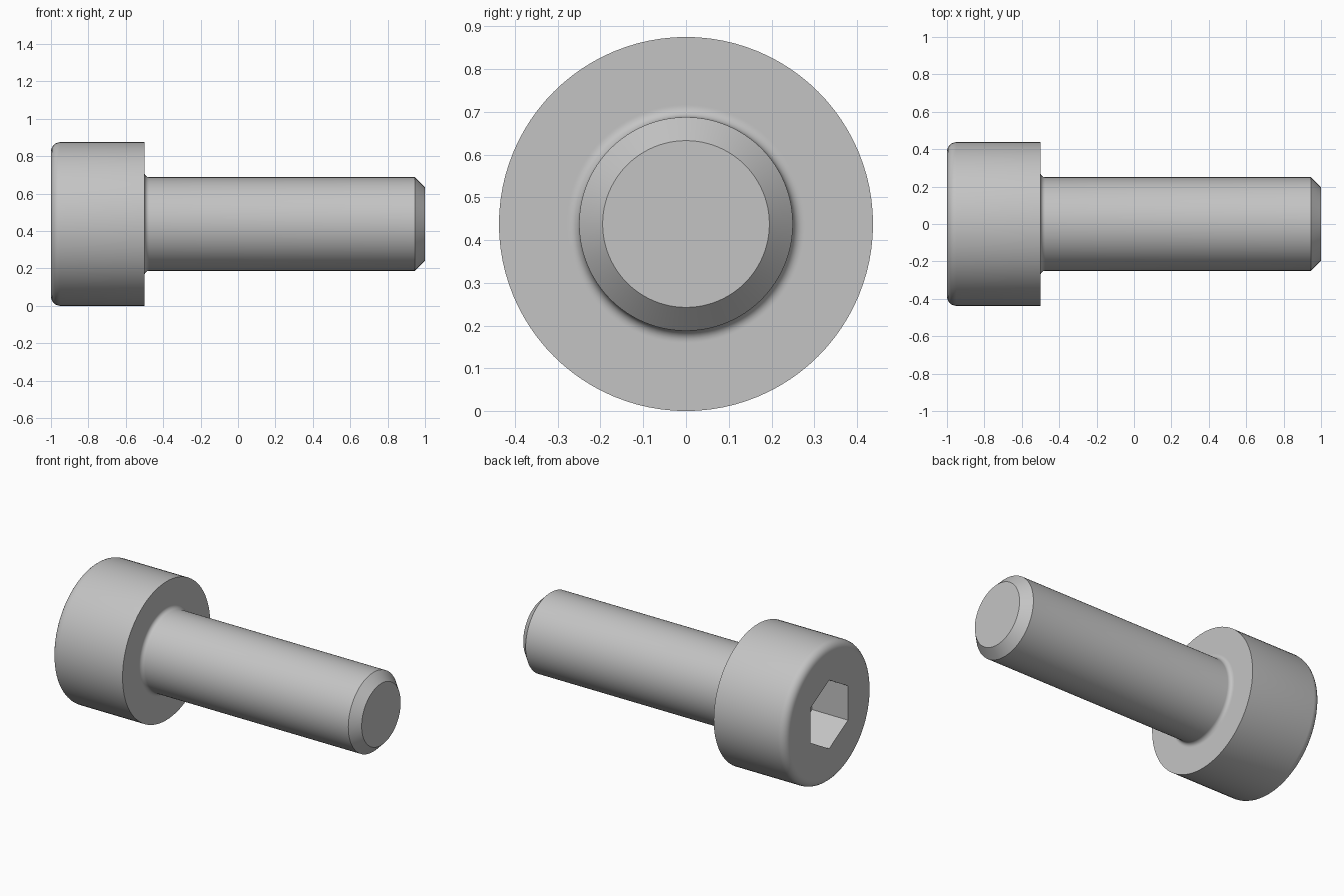
import bpy, bmesh
from math import sin, cos, pi, radians

cube = bpy.data.objects.get("Cube")
if cube:
    bpy.data.objects.remove(cube)

SEGMENTS = 96
HEAD_R, SHANK_R, TIP_R = 0.4375, 0.25, 0.195
HEAD_ROUND, NECK_ROUND = 0.05, 0.025
SOCKET_R, SOCKET_DEPTH = 0.2165, 0.25
AXIS_Z = HEAD_R

steel = bpy.data.materials.new("steel_grey")
steel.use_nodes = True
colour = (0.55, 0.55, 0.55, 1)
steel.diffuse_color = colour
steel.node_tree.nodes["Principled BSDF"].inputs["Base Color"].default_value = colour


def arc(cx, cr, radius, start, end, steps=6):
    """Profile points (x, radius) along a rounded corner."""
    angles = [radians(start + (end - start) * i / steps) for i in range(steps + 1)]
    return [(cx + radius * cos(a), cr + radius * sin(a)) for a in angles]


def ring(bm, x, radius, count):
    """Closed loop of vertices around the screw axis, first one at the top."""
    angles = [2 * pi * i / count for i in range(count)]
    return [bm.verts.new((x, radius * sin(a), AXIS_Z + radius * cos(a))) for a in angles]


def bridge(bm, a, b):
    n = len(a)
    for i in range(n):
        bm.faces.new((a[i], a[(i + 1) % n], b[(i + 1) % n], b[i]))


# Outline from head face to tip, with narrow flat bands beside the rounds
profile = [(-1, HEAD_R - HEAD_ROUND - 0.006)]
profile += arc(-1 + HEAD_ROUND, HEAD_R - HEAD_ROUND, HEAD_ROUND, 180, 90)
profile += [(-0.5, HEAD_R), (-0.5, SHANK_R + NECK_ROUND + 0.004)]
profile += arc(-0.5 + NECK_ROUND, SHANK_R + NECK_ROUND, NECK_ROUND, 180, 270)
profile += [(0.945, SHANK_R), (1, TIP_R)]

bm = bmesh.new()
rings = [ring(bm, x, r, SEGMENTS) for x, r in profile]
for a, b in zip(rings, rings[1:]):
    bridge(bm, a, b)
bm.faces.new(rings[-1])

# Hexagonal socket
mouth = ring(bm, -1, SOCKET_R, 6)
floor = ring(bm, -1 + SOCKET_DEPTH, SOCKET_R, 6)
bridge(bm, mouth, floor)
bm.faces.new(floor)

# Flat head face around the socket
open_edges = [e for e in bm.edges if e.is_boundary]
bmesh.ops.triangle_fill(bm, edges=open_edges, use_beauty=True)
bmesh.ops.recalc_face_normals(bm, faces=bm.faces[:])

mesh = bpy.data.meshes.new("socket_head_screw")
bm.to_mesh(mesh)
bm.free()
mesh.materials.append(steel)
screw = bpy.data.objects.new("socket_head_screw", mesh)
bpy.context.collection.objects.link(screw)

bpy.ops.object.select_all(action="DESELECT")
screw.select_set(True)
bpy.context.view_layer.objects.active = screw
bpy.ops.object.shade_smooth_by_angle(angle=radians(30))
